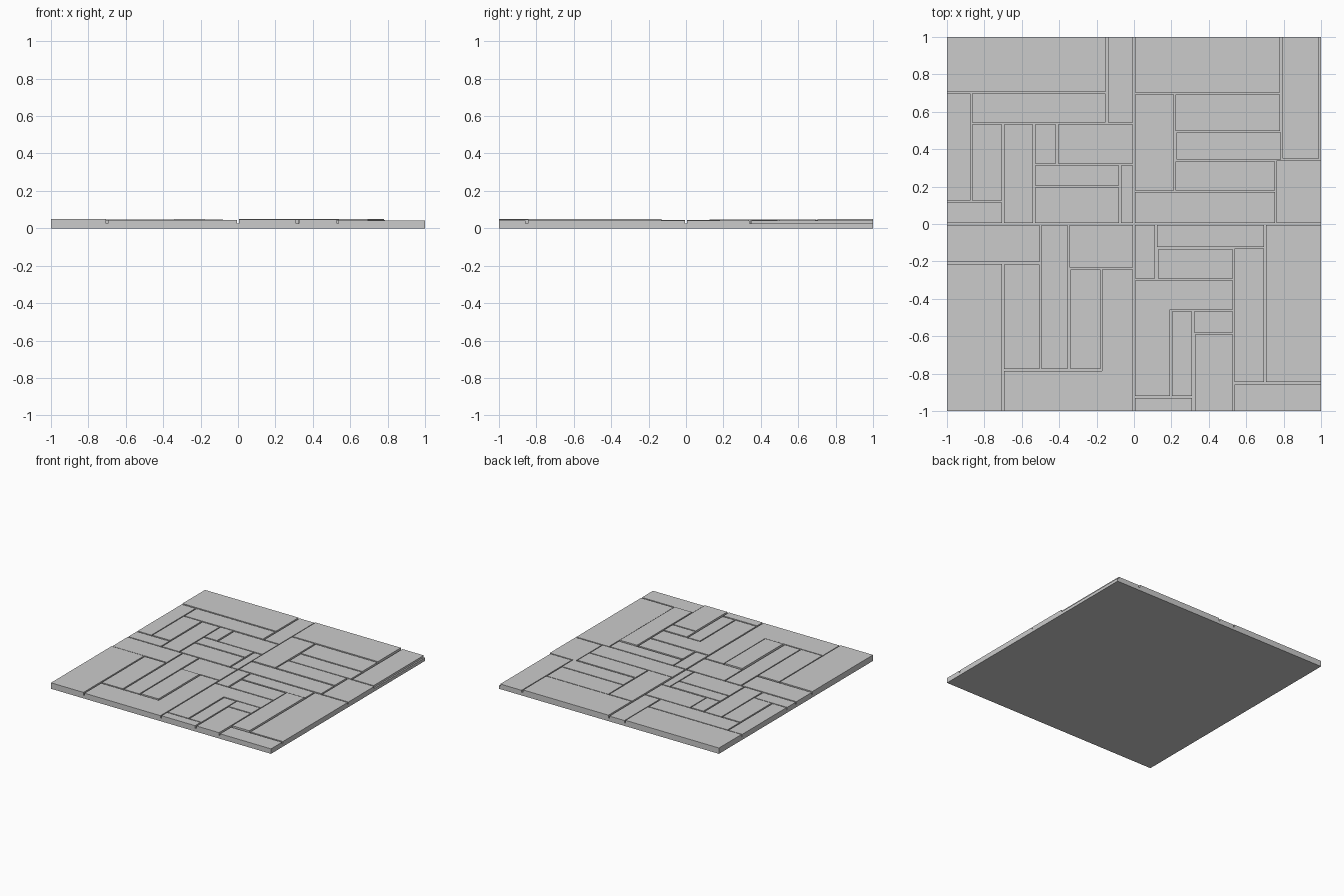
import bpy, bmesh

BASE = 0.025   # top of the backing plate
GAP = 0.005    # half width of a joint


def prism(name, pts, z0, z1):
    """Extrude a flat outline between two heights."""
    bm = bmesh.new()
    face = bm.faces.new([bm.verts.new((x, y, z0)) for x, y in pts])
    ext = bmesh.ops.extrude_face_region(bm, geom=[face], use_keep_orig=True)
    for v in ext["geom"]:
        if isinstance(v, bmesh.types.BMVert):
            v.co.z = z1
    bmesh.ops.recalc_face_normals(bm, faces=bm.faces)
    me = bpy.data.meshes.new(name)
    bm.to_mesh(me)
    bm.free()
    ob = bpy.data.objects.new(name, me)
    bpy.context.collection.objects.link(ob)
    return ob


def low(v):
    return v if v <= -1 else v + GAP


def high(v):
    return v if v >= 1 else v - GAP


def slabs(name, rows):
    """Rectangular slabs: x0, x1, y0, y1, top height; joints left between them."""
    for i, (x0, x1, y0, y1, h) in enumerate(rows):
        a, b, c, d = low(x0), high(x1), low(y0), high(y1)
        prism(f"{name}_{i + 1}", [(a, c), (b, c), (b, d), (a, d)], BASE, h)


# backing plate
prism("base_plate", [(-1, -1), (1, -1), (1, 1), (-1, 1)], 0, BASE)

# back left quarter
slabs("back_left_slab", [
    (-1, -.145, .703, 1, .048), (-.145, 0, .537, 1, .044),
    (-.87, -.148, .537, .703, .046), (-1, -.87, .12, .703, .045),
    (-.87, -.70, .12, .537, .047), (-1, -.70, 0, .12, .044),
    (-.70, -.535, 0, .537, .045), (-.535, -.412, .318, .537, .047),
    (-.412, 0, .318, .537, .044), (-.535, -.075, .2, .318, .046),
    (-.075, 0, 0, .318, .043), (-.535, -.075, 0, .2, .045)])

# back right quarter
slabs("back_right_slab", [
    (0, .785, .697, 1, .049), (.79, .993, .345, 1, .042),
    (.218, .785, .493, .697, .046), (0, .218, .175, .697, .048),
    (.222, .79, .34, .493, .045), (.218, .758, .175, .34, .047),
    (.758, 1, 0, .345, .042), (0, .758, 0, .175, .045)])

# front left quarter
slabs("front_left_slab", [
    (-1, -.5, -.208, 0, .045), (-.5, -.35, -.78, 0, .045),
    (-.35, 0, -.238, 0, .044), (-1, -.70, -1, -.208, .049),
    (-.70, -.5, -.78, -.212, .047), (-.345, -.175, -.78, -.238, .05)])
prism("front_left_corner_slab", [
    (-.695, -1), (-GAP, -1), (-GAP, -.243), (-.17, -.243),
    (-.17, -.785), (-.695, -.785)], BASE, .045)

# front right quarter
slabs("front_right_slab", [
    (0, .118, -.297, 0, .045), (.118, .70, -.127, 0, .044),
    (.70, 1, -.85, 0, .042), (.122, .533, -.297, -.132, .045),
    (.533, .70, -.85, -.127, .049), (.197, .315, -.924, -.463, .045),
    (.315, .533, -.585, -.463, .048), (.32, .533, -1, -.585, .048),
    (0, .315, -1, -.924, .047), (.533, 1, -1, -.852, .041)])
prism("front_right_corner_slab", [
    (GAP, -.919), (.192, -.919), (.192, -.458), (.528, -.458),
    (.528, -.302), (GAP, -.302)], BASE, .046)
